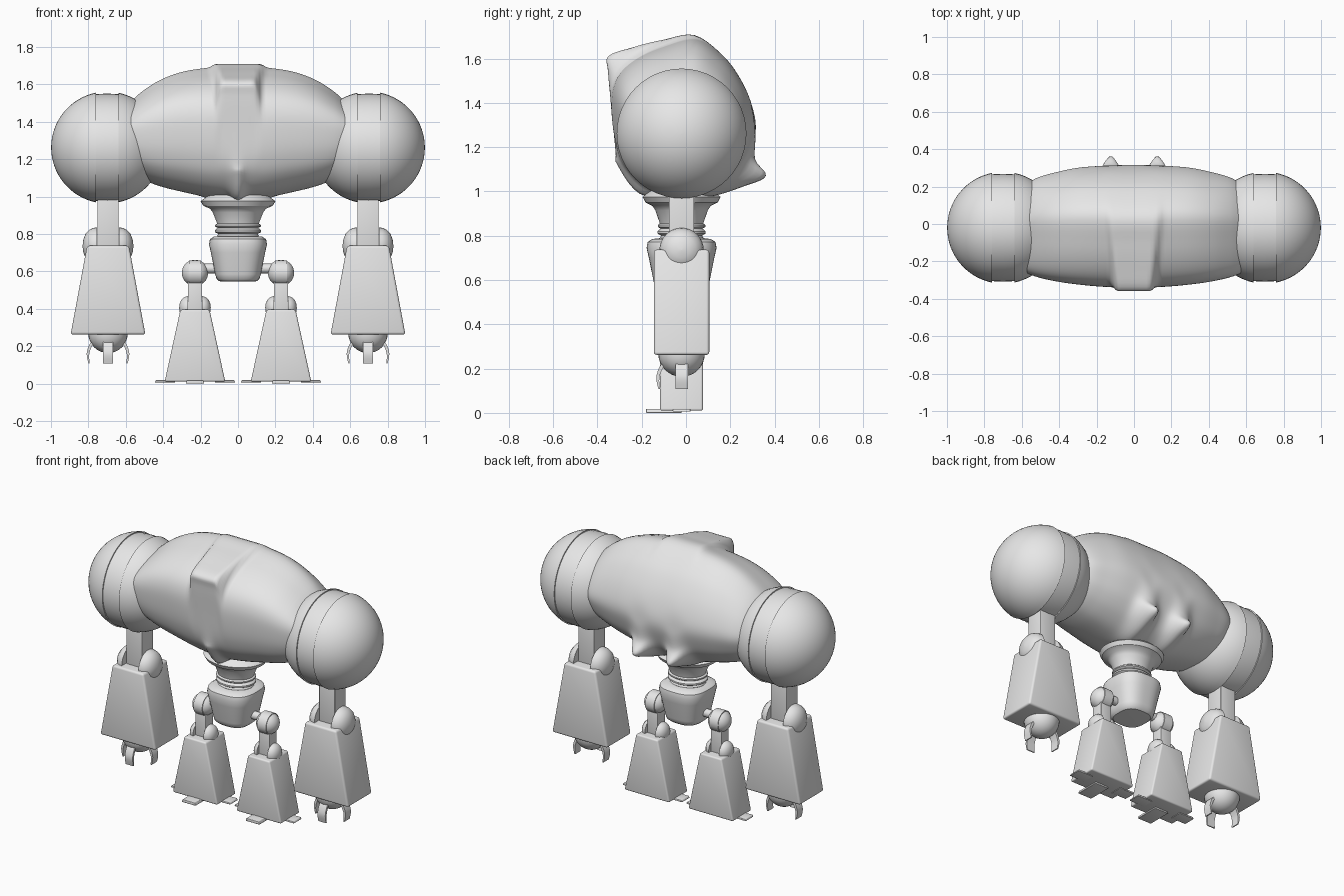
import bpy
import bmesh
import math
from mathutils import Matrix, Vector

if "Cube" in bpy.data.objects:
    bpy.data.objects.remove(bpy.data.objects["Cube"])

GREY = (0.8, 0.8, 0.8, 1)
grey = bpy.data.materials.new("plain grey")
grey.use_nodes = True
grey.diffuse_color = GREY
grey.node_tree.nodes["Principled BSDF"].inputs["Base Color"].default_value = GREY
CY = -0.02  # depth of the limb axis


def finish(name, bm, angle=35):
    bmesh.ops.recalc_face_normals(bm, faces=bm.faces)
    mesh = bpy.data.meshes.new(name)
    bm.to_mesh(mesh)
    bm.free()
    mesh.materials.append(grey)
    obj = bpy.data.objects.new(name, mesh)
    bpy.context.collection.objects.link(obj)
    bpy.ops.object.select_all(action="DESELECT")
    obj.select_set(True)
    bpy.context.view_layer.objects.active = obj
    bpy.ops.object.shade_smooth_by_angle(angle=math.radians(angle))
    return obj


def loft(name, rings, angle=35):
    """Skin closed rings and cap both ends."""
    bm = bmesh.new()
    loops = [[bm.verts.new(p) for p in ring] for ring in rings]
    n = len(loops[0])
    for a, b in zip(loops, loops[1:]):
        for i in range(n):
            j = (i + 1) % n
            bm.faces.new((a[i], a[j], b[j], b[i]))
    bm.faces.new(loops[0])
    bm.faces.new(loops[-1])
    return finish(name, bm, angle)


def lathe(name, profile, centre, axis="Z", depth=1, power=2, segments=48):
    """Turn (radius, height) pairs; power above 2 squares off the section."""
    rings = []
    for r, h in profile:
        ring = []
        for i in range(segments):
            t = math.tau * i / segments
            c, s = math.cos(t), math.sin(t)
            k = max(r, 0.001) / (abs(c) ** power + abs(s) ** power) ** (1 / power)
            p = (k * c, k * s * depth, h) if axis == "Z" else (h, k * c, k * s)
            ring.append(Vector(centre) + Vector(p))
        rings.append(ring)
    return loft(name, rings)


def tapered_box(name, x, bottom, top, half_low, half_high, y0, y1, bevel=0.0):
    bm = bmesh.new()
    bmesh.ops.create_cube(bm, size=1)
    for v in bm.verts:
        half = half_high if v.co.z > 0 else half_low
        v.co = (x + math.copysign(half, v.co.x),
                y1 if v.co.y > 0 else y0,
                top if v.co.z > 0 else bottom)
    if bevel:
        bmesh.ops.bevel(bm, geom=bm.edges[:], offset=bevel, segments=3,
                        profile=0.5, affect="EDGES")
    return finish(name, bm)


def catmull(points, steps, closed):
    """Smooth curve through points of any dimension."""
    n = len(points)
    pick = (lambda i: points[i % n]) if closed else (lambda i: points[min(max(i, 0), n - 1)])
    out = []
    for i in range(n if closed else n - 1):
        for k in range(steps):
            t = k / steps
            out.append(tuple(
                0.5 * (2 * b + (c - a) * t + (2 * a - 5 * b + 4 * c - d) * t * t
                       + (3 * b - a - 3 * c + d) * t ** 3)
                for a, b, c, d in zip(pick(i - 1), pick(i), pick(i + 1), pick(i + 2))))
    if not closed:
        out.append(tuple(points[-1]))
    return out


# Torso: one side section, with variants for the brow, keel and rear flaps
SECTION = [(.05, 1.69), (-.10, 1.655), (-.22, 1.60), (-.30, 1.53), (-.335, 1.44),
           (-.335, 1.32), (-.315, 1.20), (-.27, 1.10), (-.18, 1.02), (-.05, .985),
           (.08, .985), (.18, 1.03), (.25, 1.10), (.29, 1.18), (.315, 1.28),
           (.30, 1.38), (.25, 1.50), (.17, 1.61)]
BROW = {0: (.04, 1.705), 1: (-.10, 1.685), 2: (-.24, 1.65), 3: (-.35, 1.61),
        4: (-.352, 1.54), 5: (-.337, 1.38)}
KEEL = {6: (-.318, 1.18), 7: (-.31, 1.12), 8: (-.21, .99), 9: (-.05, .97)}
FLAP = {10: (.10, .965), 11: (.27, 1.015), 12: (.365, 1.06), 13: (.315, 1.135), 14: (.315, 1.25)}
# Half-width stations: x, front, back, bottom, top
HALF = [(0, -.335, .32, .985, 1.69), (.15, -.333, .317, 1.0, 1.688),
        (.30, -.32, .305, 1.03, 1.665), (.42, -.303, .28, 1.06, 1.62),
        (.52, -.28, .25, 1.10, 1.555), (.60, -.25, .20, 1.16, 1.48)]
stations = [(-r[0], *r[1:]) for r in HALF[:0:-1]] + HALF


def brow_weight(x, y):
    t = min(max((0.125 + 0.1 * (y + 0.34) - abs(x)) / 0.04, 0), 1)
    return t * t * (3 - 2 * t)


rings = []
for x, front, back, low, high in catmull(stations, 9, False):
    section = []
    for i, (y, z) in enumerate(SECTION):
        p = Vector((y, z))
        for variant, w in ((BROW, brow_weight(x, y)),
                           (KEEL, math.exp(-(x / 0.035) ** 2)),
                           (FLAP, math.exp(-((abs(x) - 0.125) / 0.055) ** 2))):
            if i in variant:
                p += w * (Vector(variant[i]) - Vector((y, z)))
        section.append(p)
    rings.append([(x,
                   front + (y + .335) / .655 * (back - front),
                   low + (z - .985) / .705 * (high - low))
                  for y, z in catmull(section, 5, True)])
loft("torso", rings, 60)

# Waist and pelvis
lathe("waist", [(.14, 1.02), (.20, .975), (.185, .95), (.15, .935), (.135, .915), (.115, .865),
                (.112, .855), (.122, .848), (.122, .84), (.108, .832), (.124, .82),
                (.124, .81), (.105, .80), (.112, .79), (.10, .77)], (0, CY, 0), depth=0.88)
lathe("pelvis", [(.09, .79), (.13, .785), (.15, .772), (.155, .745), (.145, .70), (.122, .585),
                 (.115, .56), (.10, .547), (.04, .545)], (0, CY, 0), depth=1.02, power=2.8)


def banded_ball(name, centre, r, band):
    """Two domes with a recessed band between them."""
    edge = math.asin(band / r)
    arc = [math.pi / 2 - (math.pi / 2 - edge) * i / 16 for i in range(17)]
    dome = [(r * math.cos(a), r * math.sin(a)) for a in arc]
    inner = r * 0.955
    middle = [(inner, band), (inner * 1.01, 0), (inner, -band)]
    lathe(name, dome + middle + [(q, -h) for q, h in dome[::-1]], centre, "X")


def joint(name, x, z, k):
    """A pair of domes either side of a link."""
    for s in (-1, 1):
        lathe(name, [(.001, .06 * s * k), (.10 * k, .06 * s * k), (.097 * k, .078 * s * k),
                     (.087 * k, .10 * s * k), (.065 * k, .12 * s * k),
                     (.035 * k, .132 * s * k), (0, .136 * s * k)], (x, CY, z), "X", segments=32)


def claw(name, x, turn):
    path = catmull([(.07, .24, .02), (.098, .21, .018), (.114, .16, .014), (.105, .108, .007)],
                   4, False)
    rot = Matrix.Rotation(turn, 3, "Z")
    rings = [[rot @ Vector((r - t * i, w, z)) + Vector((x, CY, 0))
              for i, w in ((0, -.028), (0, .028), (1, .028), (1, -.028))] for r, z, t in path]
    loft(name, rings)


for side, s in (("left", 1), ("right", -1)):
    # Arm
    ax = 0.695 * s
    banded_ball(side + "_shoulder", (0.70 * s, CY, 1.262), 0.299, 0.06)
    tapered_box(side + "_upper_arm", ax, .72, 1.05, .057, .057, CY - .057, CY + .057, .004)
    joint(side + "_elbow", ax, .735, 1)
    tapered_box(side + "_forearm", ax, .262, .737, .2, .112, -.145, .105, .013)
    lathe(side + "_wrist", [(.105 * math.sin(math.pi * i / 16), .105 * math.cos(math.pi * i / 16))
                            for i in range(17)], (ax, CY, .268), segments=32)
    for turn in (0, -math.pi / 2, math.pi):
        claw(side + "_claw", ax, turn)

    # Leg
    lx = 0.23 * s
    lathe(side + "_hip_rod", [(.026, .08 * s), (.026, .20 * s)], (0, CY, .615), "X", segments=20)
    banded_ball(side + "_hip", (lx, CY, .592), 0.07, 0.032)
    tapered_box(side + "_thigh", lx, .38, .56, .038, .038, CY - .038, CY + .038, .003)
    joint(side + "_knee", lx, .405, 0.62)
    tapered_box(side + "_shin", lx, .01, .395, .162, .078, -.117, .077, .01)

    # Toes: two sideways, one forward
    for t in (-1, 1):
        tapered_box(side + "_side_toe", lx + t * .16, .006, .018, .055, .05, CY - .04, CY + .04, .003)
    tapered_box(side + "_front_toe", lx, 0, .018, .05, .045, -.18, CY, .003)
